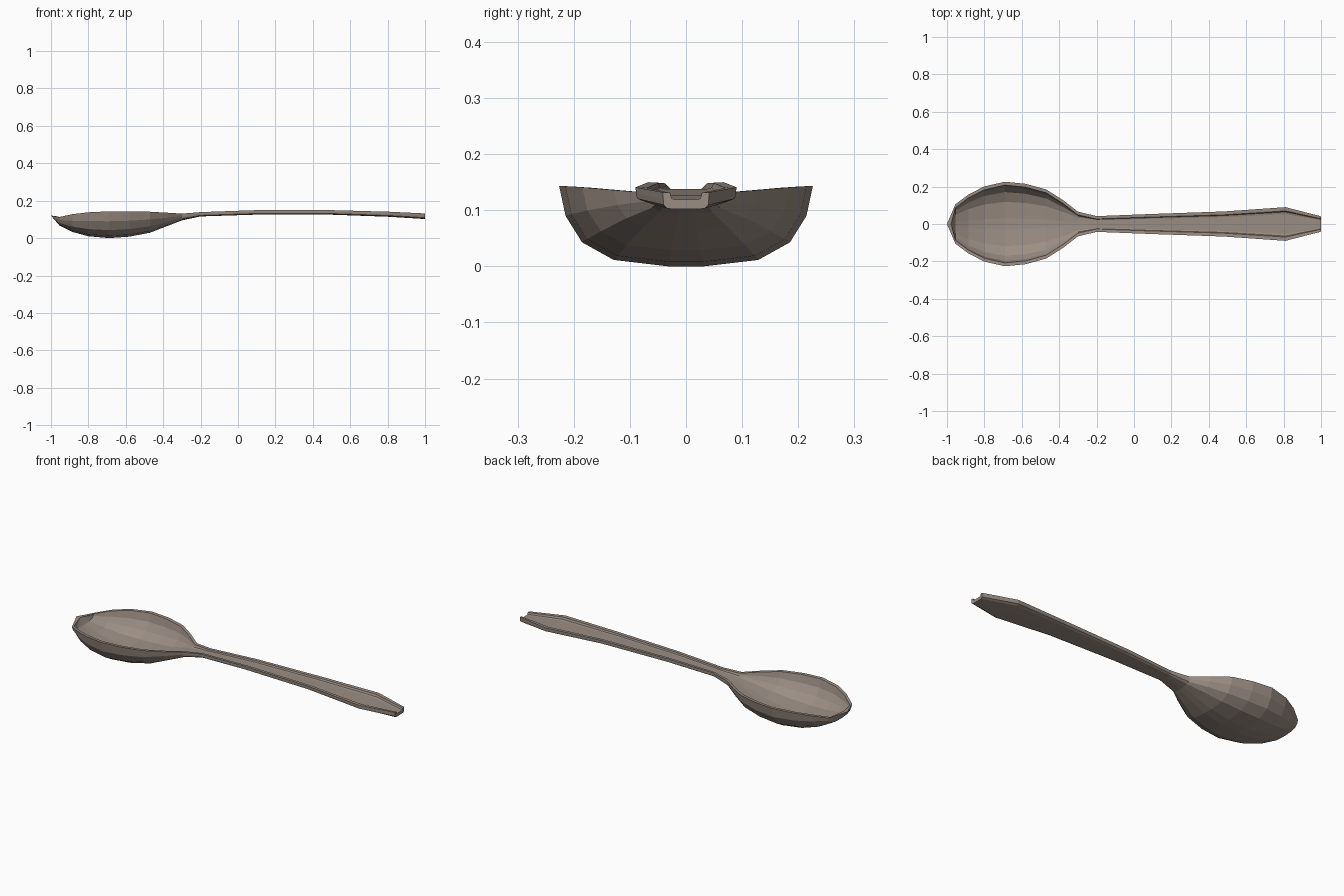
import bpy, bmesh

# Stations along the spoon:
# x, half width, rim z, bottom z, rim width, floor thickness, handle blend (0 bowl .. 1 handle)
STATIONS = [
    (-1.00, 0.000, 0.120, 0.120, 0.000, 0.000, 0.0),
    (-0.955, 0.105, 0.113, 0.068, 0.018, 0.016, 0.0),
    (-0.885, 0.158, 0.128, 0.033, 0.018, 0.018, 0.0),
    (-0.80, 0.201, 0.138, 0.010, 0.018, 0.018, 0.0),
    (-0.69, 0.226, 0.143, 0.000, 0.018, 0.018, 0.0),
    (-0.58, 0.215, 0.143, 0.008, 0.018, 0.018, 0.0),
    (-0.47, 0.185, 0.141, 0.029, 0.018, 0.018, 0.0),
    (-0.38, 0.128, 0.136, 0.064, 0.018, 0.018, 0.1),
    (-0.30, 0.066, 0.131, 0.095, 0.017, 0.018, 0.6),
    (-0.20, 0.042, 0.139, 0.116, 0.015, 0.012, 1.0),
    (0.08, 0.053, 0.149, 0.125, 0.016, 0.012, 1.0),
    (0.48, 0.067, 0.150, 0.126, 0.018, 0.012, 1.0),
    (0.81, 0.090, 0.141, 0.114, 0.020, 0.013, 1.0),
    (1.00, 0.041, 0.132, 0.102, 0.013, 0.017, 1.0),
]
# Half profiles (width fraction, depth fraction) from rim to keel
BOWL = [(1, 0), (0.95, 0.37), (0.82, 0.70), (0.57, 0.92), (0.14, 1)]
HANDLE_OUT = [(1, 0), (0.99, 0.40), (0.97, 0.75), (0.80, 0.97), (0.25, 1)]
HANDLE_IN = [(1, 0), (0.97, 0.40), (0.92, 0.80), (0.75, 1), (0.20, 1)]


def arc(x, w, top, low, handle, t):
    """Open U-shaped profile from the +y rim round to the -y rim."""
    half = []
    for (u0, d0), (u1, d1) in zip(BOWL, handle):
        u, d = u0 + (u1 - u0) * t, d0 + (d1 - d0) * t
        half.append((x, u * w, top - d * (top - low)))
    return half + [(a, -b, c) for a, b, c in reversed(half)]


# Loft closed cross-sections: outer shell, then the hollow inside
bm = bmesh.new()
rings = []
for x, w, top, low, rim, floor, t in STATIONS:
    outer = arc(x, w, top, low, HANDLE_OUT, t)
    xi = x + 0.022 if w == 0 else x
    inner = arc(xi, w - rim, top - 0.001, low + floor, HANDLE_IN, t)
    rings.append([bm.verts.new(p) for p in outer + inner[::-1]])
for a, b in zip(rings, rings[1:]):
    n = len(a)
    for i in range(n):
        j = (i + 1) % n
        bm.faces.new((a[i], a[j], b[j], b[i]))

# Close the handle end with strips between outside and channel
end = rings[-1]
for i in range(9):
    bm.faces.new((end[i], end[i + 1], end[18 - i], end[19 - i]))

# Collapse the pointed tip
bmesh.ops.remove_doubles(bm, verts=bm.verts, dist=0.0002)
bmesh.ops.recalc_face_normals(bm, faces=bm.faces)

mesh = bpy.data.meshes.new("spoon")
bm.to_mesh(mesh)
bm.free()
spoon = bpy.data.objects.new("spoon", mesh)
bpy.context.collection.objects.link(spoon)

metal = bpy.data.materials.new("warm grey metal")
metal.diffuse_color = (0.33, 0.27, 0.23, 1)
mesh.materials.append(metal)
